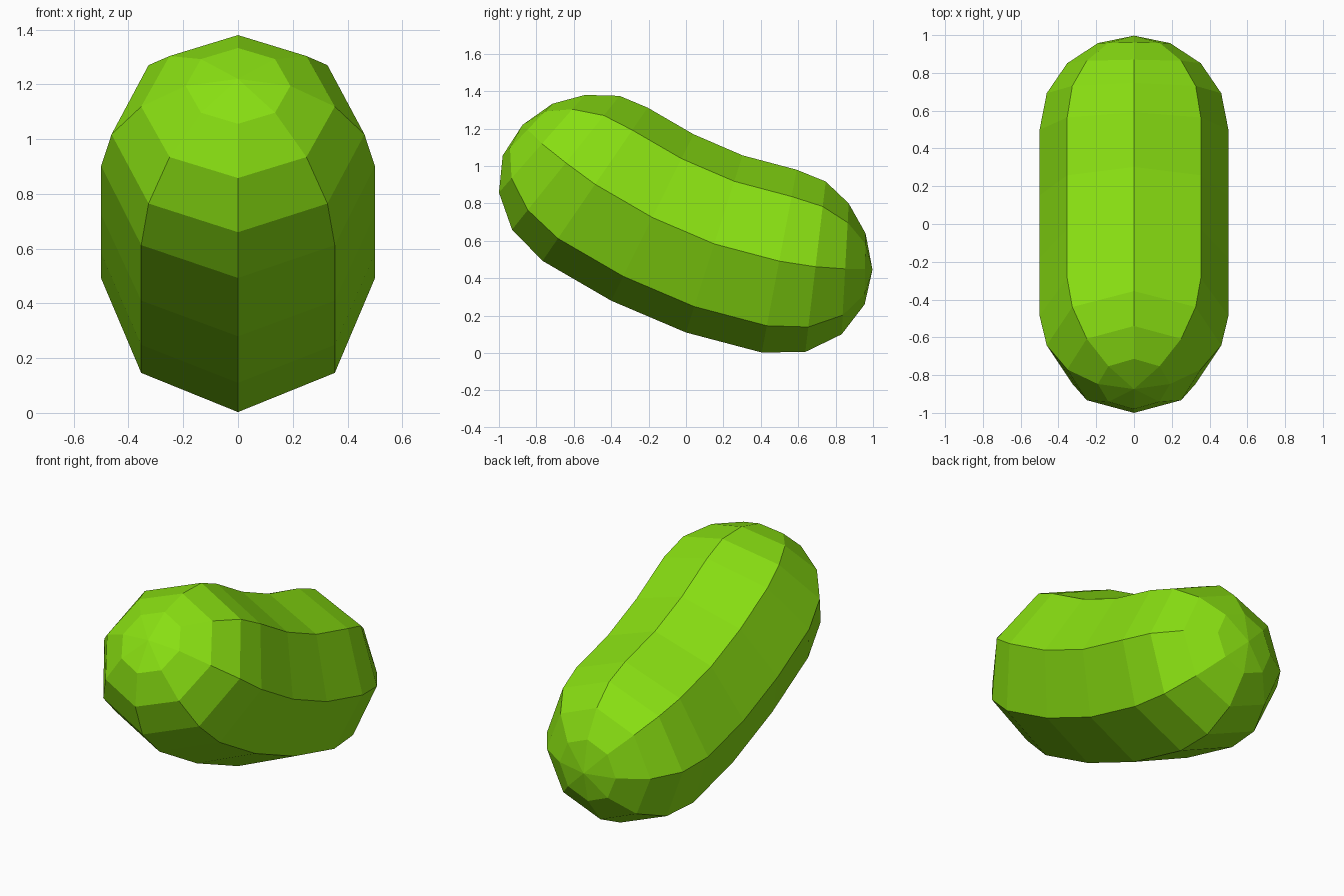
import bpy, bmesh, math
from mathutils import Vector

old = bpy.data.objects.get("Cube")
if old:
    bpy.data.objects.remove(old, do_unlink=True)

# One leaf-green skin
green = bpy.data.materials.new("leaf_green")
green.use_nodes = True
colour = (0.25, 0.74, 0.006, 1)
green.diffuse_color = colour
bsdf = next(n for n in green.node_tree.nodes if n.type == 'BSDF_PRINCIPLED')
bsdf.inputs["Base Color"].default_value = colour

SIDES = 8
RADIUS = 0.5
front_tip = (-0.874, 1.22)
back_tip = (0.997, 0.446)
# Cross-sections from front to back: (top y, top z, bottom y, bottom z)
sections = [
    (-0.714, 1.333, -0.98, 1.056),
    (-0.54, 1.38, -1.0, 0.858),
    (-0.355, 1.375, -0.93, 0.66),
    (-0.205, 1.312, -0.767, 0.493),
    (0.04, 1.17, -0.40, 0.28),
    (0.302, 1.057, 0.0, 0.11),
    (0.592, 0.98, 0.405, 0.003),
    (0.747, 0.917, 0.638, 0.006),
    (0.87, 0.80, 0.832, 0.10),
    (0.96, 0.64, 0.955, 0.26),
]
# Steps from the nearer tip give the round-cap half widths
last = len(sections) - 1
widths = [RADIUS * math.sin(math.pi / 8 * min(i + 1, last - i + 1, 4))
          for i in range(len(sections))]

bm = bmesh.new()


def add_ring(section, width):
    ty, tz, by, bz = section
    top, bottom = Vector((0, ty, tz)), Vector((0, by, bz))
    centre, half = (top + bottom) / 2, (top - bottom) / 2
    ring = []
    for k in range(SIDES):
        a = math.tau * k / SIDES
        ring.append(bm.verts.new(centre + half * math.cos(a)
                                 + Vector((width * math.sin(a), 0, 0))))
    return ring


def add_cap(tip, ring):
    v = bm.verts.new((0, *tip))
    for k in range(SIDES):
        bm.faces.new((v, ring[k], ring[(k + 1) % SIDES]))


# Bent capsule: bridged rings closed by a fan at each tip
rings = [add_ring(s, w) for s, w in zip(sections, widths)]
for a, b in zip(rings, rings[1:]):
    for k in range(SIDES):
        n = (k + 1) % SIDES
        bm.faces.new((a[k], a[n], b[n], b[k]))
add_cap(front_tip, rings[0])
add_cap(back_tip, rings[-1])
bmesh.ops.recalc_face_normals(bm, faces=bm.faces)

mesh = bpy.data.meshes.new("bean_body")
bm.to_mesh(mesh)
bm.free()
mesh.materials.append(green)
body = bpy.data.objects.new("bean_body", mesh)
bpy.context.collection.objects.link(body)
